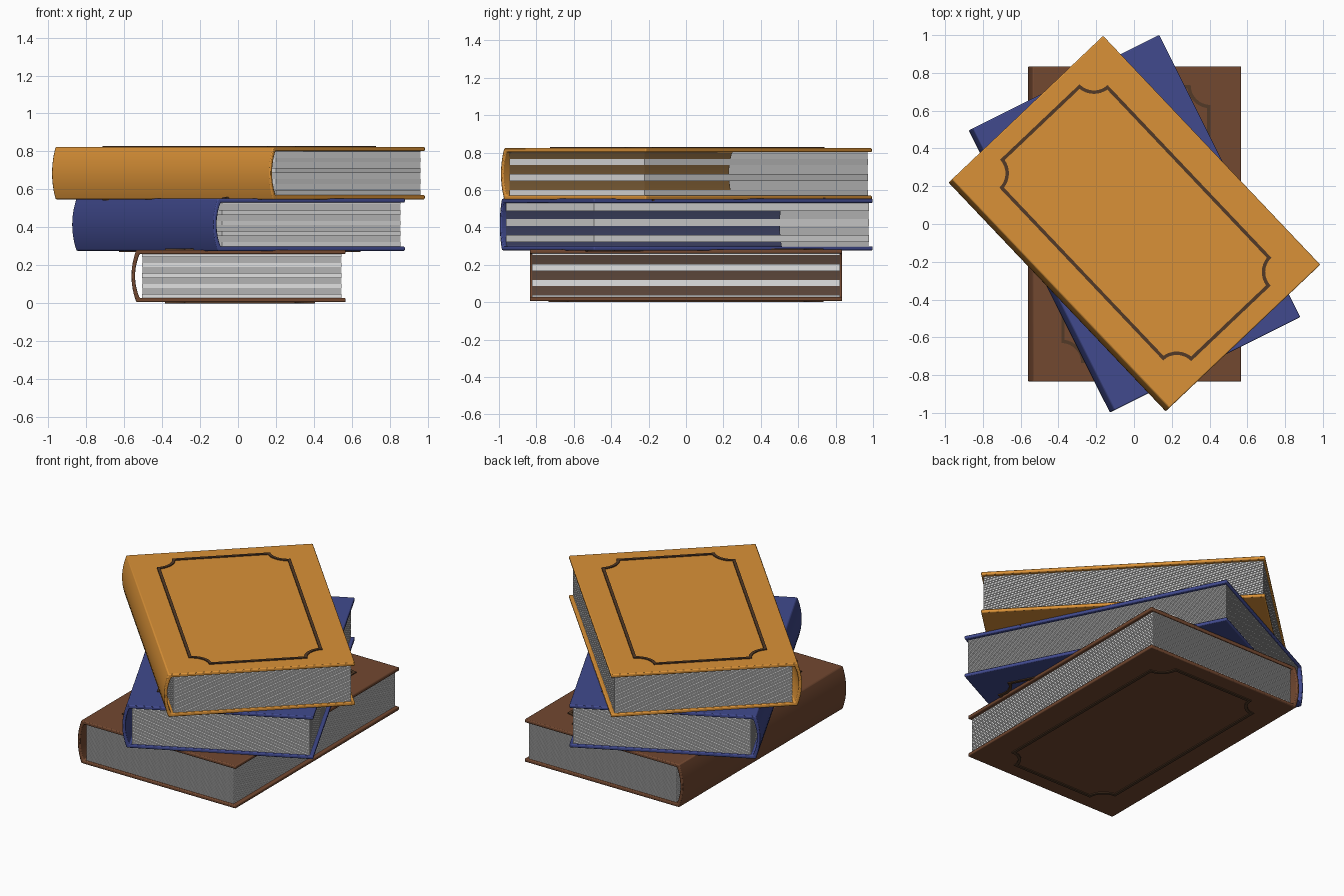
import bpy, bmesh, math

if "Cube" in bpy.data.objects:
    bpy.data.objects.remove(bpy.data.objects["Cube"])

H = 0.138        # half height of a closed book
T = 0.022        # cover board thickness
HALF_Y = 0.835   # half length of the covers


def material(name, rgb):
    m = bpy.data.materials.new(name)
    m.diffuse_color = (*rgb, 1)
    m.use_nodes = True
    m.node_tree.nodes["Principled BSDF"].inputs["Base Color"].default_value = m.diffuse_color
    return m


page_white = material("page white", (0.75, 0.75, 0.75))
trim_brown = material("dark brown trim", (0.085, 0.042, 0.02))


def finish(name, bm, mat, z, angle, smooth=False):
    bmesh.ops.recalc_face_normals(bm, faces=bm.faces[:])
    me = bpy.data.meshes.new(name)
    bm.to_mesh(me)
    bm.free()
    me.materials.append(mat)
    ob = bpy.data.objects.new(name, me)
    bpy.context.collection.objects.link(ob)
    ob.location.z = z
    ob.rotation_euler.z = math.radians(angle)
    if smooth:
        bpy.context.view_layer.objects.active = ob
        ob.select_set(True)
        bpy.ops.object.shade_smooth_by_angle(angle=math.radians(35))
        ob.select_set(False)
    return ob


def arc(x, h, bulge, n=12):
    # rounded spine line from top to bottom
    return [(x - bulge * (1 - t * t), h * t)
            for t in (1 - 2 * i / n for i in range(n + 1))]


def cover(name, mat, z, angle):
    # C-shaped profile extruded along the length
    prof = [(0.567, H)] + arc(-0.535, H, 0.026) + [(0.567, -H), (0.567, -H + T)]
    prof += arc(-0.518, H - T, 0.024)[::-1] + [(0.567, H - T)]
    bm = bmesh.new()
    a = [bm.verts.new((x, -HALF_Y, h)) for x, h in prof]
    b = [bm.verts.new((x, HALF_Y, h)) for x, h in prof]
    n = len(prof)
    for i in range(n):
        j = (i + 1) % n
        bm.faces.new((a[i], a[j], b[j], b[i]))
    bm.faces.new(a)
    bm.faces.new(b[::-1])
    ob = finish(name, bm, mat, z, angle, True)
    bev = ob.modifiers.new("soft edges", 'BEVEL')
    bev.width = 0.006
    bev.segments = 2
    bev.limit_method = 'ANGLE'
    bev.angle_limit = math.radians(40)


def pages(name, z, angle, count=42):
    # stack of separate thin sheets
    bm = bmesh.new()
    pitch = 2 * (H - T) / count
    for i in range(count):
        zc = -(H - T) + pitch * (i + 0.5)
        vs = bmesh.ops.create_cube(bm, size=1)["verts"]
        bmesh.ops.scale(bm, vec=(1.05, 1.645, pitch * 0.72), verts=vs)
        bmesh.ops.translate(bm, vec=(0.02, 0, zc), verts=vs)
    finish(name, bm, page_white, z, angle)


def frame_loop(d, A=0.395, B=0.735, r=0.105, n=8):
    # rectangle with scooped corners, inset by d
    R = r + d
    t0 = math.asin(d / R)
    pts = []
    for k, (sx, sy) in enumerate(((1, 1), (-1, 1), (-1, -1), (1, -1))):
        seg = []
        for i in range(n + 1):
            t = t0 + (math.pi / 2 - 2 * t0) * i / n
            seg.append((0.01 + sx * (A - R * math.sin(t)),
                        sy * (B - R * math.cos(t))))
        pts += seg if k % 2 == 0 else seg[::-1]
    return pts


def trim(name, side, z, angle):
    # raised decorative frame on a cover
    bm = bmesh.new()
    outer, inner = frame_loop(0), frame_loop(0.018)
    lo, hi = side * (H - 0.002), side * (H + 0.006)
    rings = [[bm.verts.new((x, y, h)) for x, y in loop]
             for loop, h in ((outer, lo), (outer, hi), (inner, hi), (inner, lo))]
    n = len(outer)
    for k in range(4):
        p, q = rings[k], rings[(k + 1) % 4]
        for i in range(n):
            j = (i + 1) % n
            bm.faces.new((p[i], p[j], q[j], q[i]))
    finish(name, bm, trim_brown, z, angle)


# three equal books, each turned further than the one below
books = (("bottom_book", "brown cover", (0.17, 0.065, 0.03), 0.0),
         ("middle_book", "blue cover", (0.052, 0.068, 0.27), 26.6),
         ("top_book", "orange cover", (0.70, 0.285, 0.038), 43.5))
for i, (name, colour, rgb, angle) in enumerate(books):
    z = 0.144 + 0.271 * i
    cover(name + "_cover", material(colour, rgb), z, angle)
    pages(name + "_pages", z, angle)
    trim(name + "_front_trim", 1, z, angle)
    trim(name + "_back_trim", -1, z, angle)
